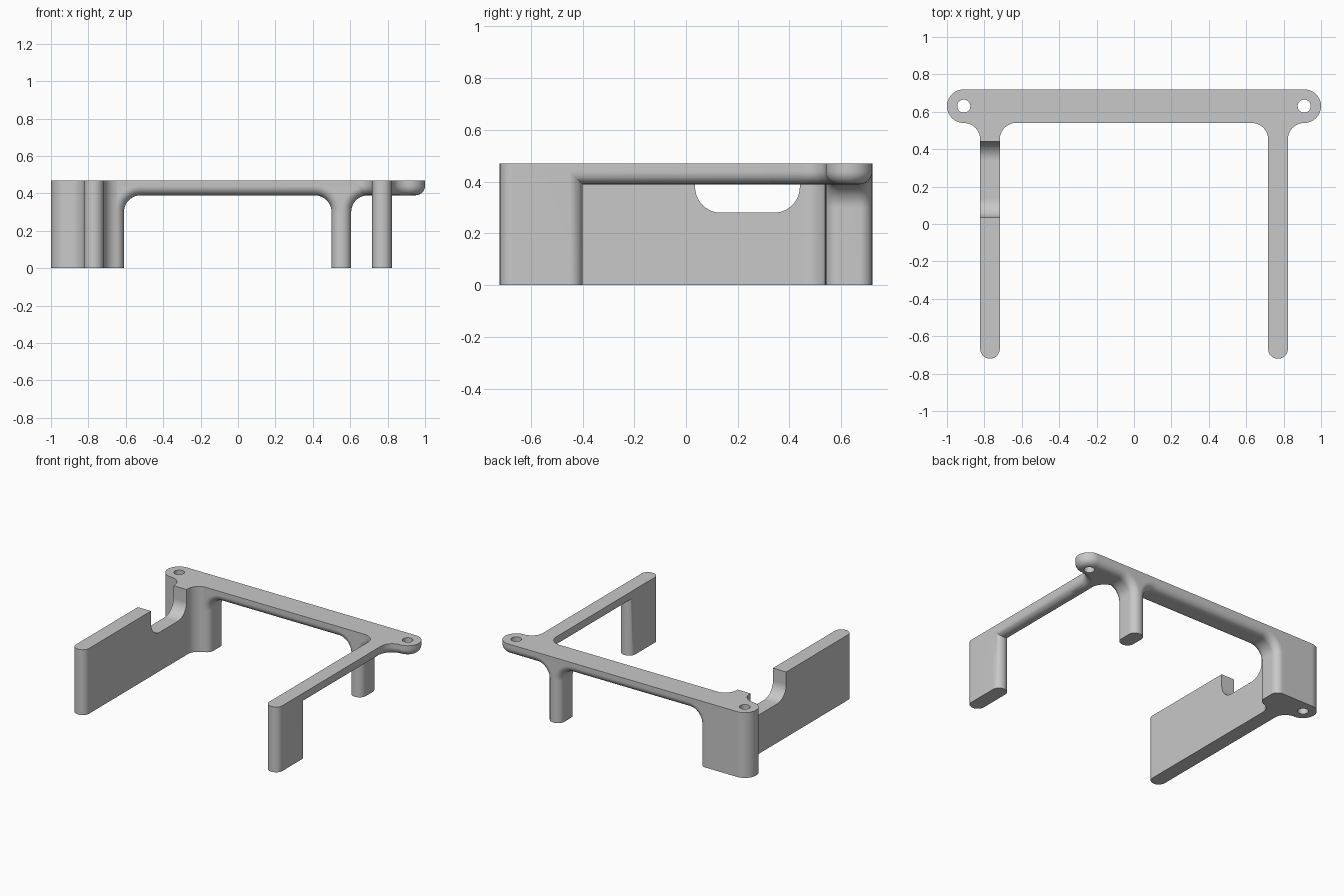
import bpy, bmesh
from math import sin, cos, radians
from mathutils import Vector

if "Cube" in bpy.data.objects:
    bpy.data.objects.remove(bpy.data.objects["Cube"], do_unlink=True)

TOP, UNDER = 0.47, 0.39          # plate top and underside
FRONT, BACK = 0.54, 0.72         # rear bar depth
ARM_IN, ARM_OUT = 0.7175, 0.8225  # side arm faces
ROUND, FILLET = 0.05, 0.0875
END_X = ARM_OUT + FILLET         # centre of the rounded bar ends
FILLET_Y = FRONT - FILLET

grey = bpy.data.materials.new("plain grey")
grey.use_nodes = True
colour = (0.58, 0.58, 0.58, 1)
grey.diffuse_color = colour
grey.node_tree.nodes["Principled BSDF"].inputs["Base Color"].default_value = colour


def arc(u, v, r, start, end, steps=10):
    angles = [radians(start + (end - start) * i / steps) for i in range(steps + 1)]
    return [(u + r * cos(a), v + r * sin(a)) for a in angles]


def prism(name, outline, axis, lo, hi, rounded=None):
    """Extrude an outline along an axis and round the edges chosen by a rule."""
    place = {"x": lambda u, v, w: (w, u, v),
             "y": lambda u, v, w: (u, w, v),
             "z": lambda u, v, w: (u, v, w)}[axis]
    bm = bmesh.new()
    face = bm.faces.new([bm.verts.new(place(u, v, lo)) for u, v in outline])
    grown = bmesh.ops.extrude_face_region(bm, geom=[face], use_keep_orig=True)["geom"]
    verts = [g for g in grown if isinstance(g, bmesh.types.BMVert)]
    bmesh.ops.translate(bm, verts=verts, vec=Vector(place(0, 0, hi - lo)))
    bmesh.ops.remove_doubles(bm, verts=bm.verts, dist=0.0005)
    bmesh.ops.recalc_face_normals(bm, faces=bm.faces)
    if rounded:
        k = "xyz".index(axis)
        edges = [e for e in bm.edges
                 if abs(e.verts[0].co[k] - e.verts[1].co[k]) < 0.001
                 and rounded(e.verts[0].co, e.verts[1].co)]
        bmesh.ops.bevel(bm, geom=edges, offset=ROUND, segments=6, profile=0.5,
                        affect="EDGES", clamp_overlap=False)
        bmesh.ops.recalc_face_normals(bm, faces=bm.faces)
    mesh = bpy.data.meshes.new(name)
    bm.to_mesh(mesh)
    bm.free()
    obj = bpy.data.objects.new(name, mesh)
    mesh.materials.append(grey)
    bpy.context.collection.objects.link(obj)
    return obj


def activate(obj):
    bpy.ops.object.select_all(action="DESELECT")
    obj.select_set(True)
    bpy.context.view_layer.objects.active = obj


def cut(obj, cutter):
    activate(obj)
    mod = obj.modifiers.new("cut", "BOOLEAN")
    mod.operation, mod.solver, mod.object = "DIFFERENCE", "EXACT", cutter
    bpy.ops.object.modifier_apply(modifier=mod.name)
    bpy.data.objects.remove(cutter, do_unlink=True)


def screw_hole(x):
    cutter = prism("hole_cutter", arc(x, 0.63, 0.035, 0, 360, 32), "z", -0.1, 0.6)
    cutter.hide_render = True
    return cutter


def below_top(a, b):
    return max(a.z, b.z) < 0.44 and a.z + b.z > 0.01


# Rear bar with its rounded end and the start of the open side arm
bar = prism("rear_bar",
            [(-0.75, FRONT)]
            + arc(ARM_IN - FILLET, FILLET_Y, FILLET, 90, 0)
            + [(ARM_IN, 0.3), (ARM_OUT, 0.3)]
            + arc(END_X, FILLET_Y, FILLET, 180, 90)
            + arc(END_X, 0.63, 0.09, -90, 90, 20)
            + [(-0.75, BACK)],
            "z", UNDER, TOP, lambda a, b: a.z + b.z < 2 * UNDER + 0.01)
cut(bar, screw_hole(END_X))

# Solid side wall and rear corner block
wall = prism("side_wall_and_corner",
             arc(-0.77, -0.6675, 0.0525, 180, 360, 16)
             + arc(FILLET - ARM_IN, FILLET_Y, FILLET, 180, 102)
             + arc(-0.66, 0.59, ROUND, -78, 0)
             + arc(-0.66, 0.67, ROUND, 0, 90)
             + arc(-END_X, 0.63, 0.09, 90, 270, 20)
             + arc(-END_X, FILLET_Y, FILLET, 90, 0),
             "z", 0, TOP)
cut(wall, screw_hole(-END_X))

# Rounded notch in the side wall
notch = prism("notch_cutter",
              arc(0.135, 0.38, 0.1, 180, 270) + arc(0.34, 0.38, 0.1, 270, 360)
              + [(0.44, 0.6), (0.035, 0.6)],
              "x", -0.85, -0.69)
notch.hide_render = True
cut(wall, notch)

# Curved blend from corner block to bar
blend = prism("corner_blend",
              [(-0.68, 0), (-0.61, 0)] + arc(-0.52, 0.3, 0.09, 180, 90)
              + [(-0.52, 0.45), (-0.68, 0.45)],
              "y", FRONT, BACK, below_top)

# Rear leg flaring into the bar
rear_leg = prism("rear_leg",
                 [(0.5, 0), (0.605, 0)] + arc(0.695, 0.3, 0.09, 180, 90)
                 + [(0.695, 0.45), (0.41, 0.45)] + arc(0.41, 0.3, 0.09, 90, 0),
                 "y", FRONT, BACK, below_top)

# Open side arm with its front leg
front_leg = prism("side_arm_and_front_leg",
                  [(-BACK, 0), (-0.4, 0), (-0.4, UNDER), (0.6, UNDER),
                   (0.6, TOP), (-BACK, TOP)],
                  "x", ARM_IN, ARM_OUT,
                  lambda a, b: 0.01 < a.z + b.z < 0.92 and a.y + b.y < 1.1)

for part in (bar, wall, blend, rear_leg, front_leg):
    activate(part)
    bpy.ops.object.shade_smooth_by_angle(angle=radians(35))
    mod = part.modifiers.new("flat_face_normals", "WEIGHTED_NORMAL")
    mod.keep_sharp = True
